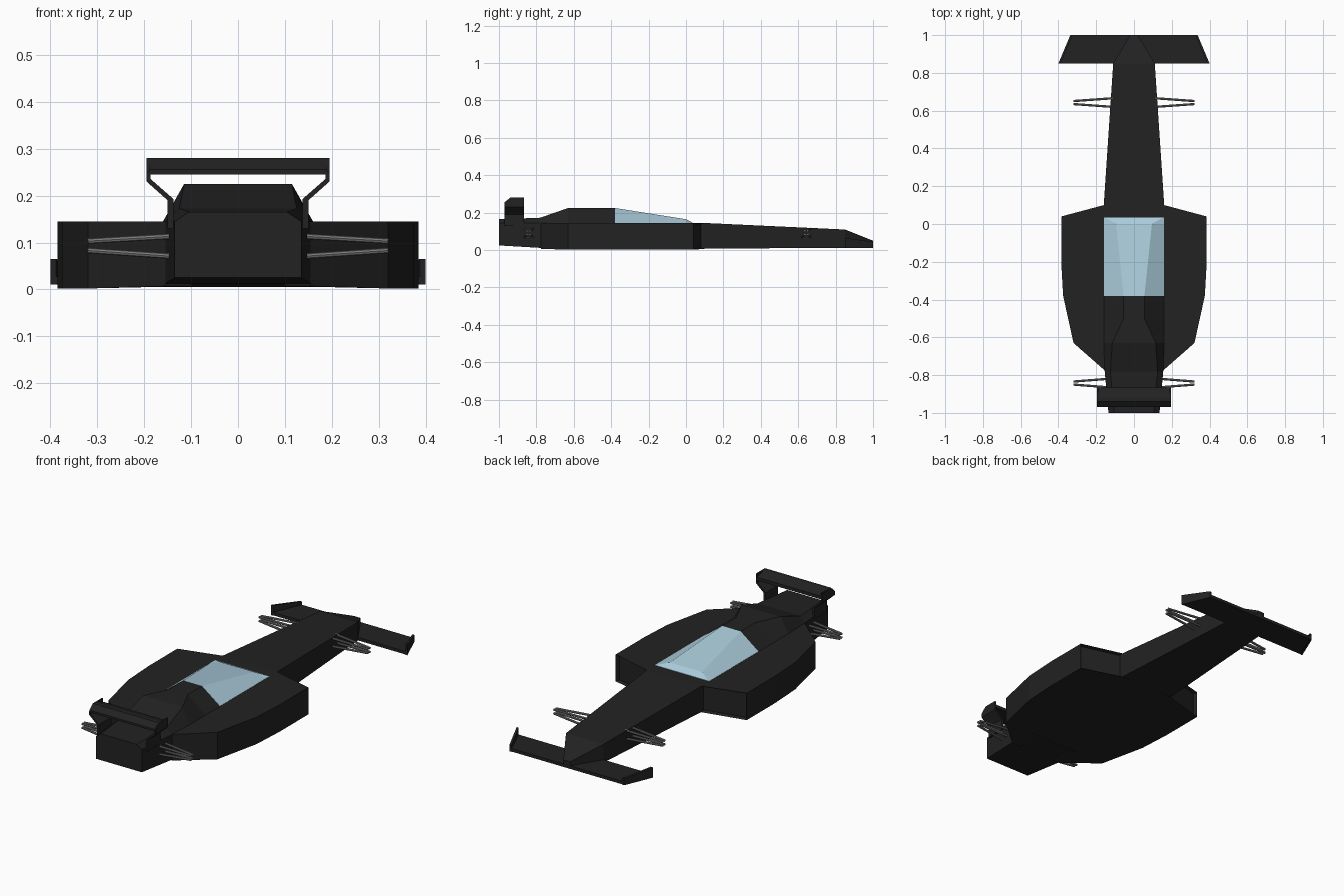
import bpy, bmesh, math
from mathutils import Vector

if "Cube" in bpy.data.objects:
    bpy.data.objects.remove(bpy.data.objects["Cube"])


def material(name, rgb):
    m = bpy.data.materials.new(name)
    m.diffuse_color = (*rgb, 1)
    m.use_nodes = True
    m.node_tree.nodes["Principled BSDF"].inputs["Base Color"].default_value = m.diffuse_color
    return m


BLACK = material("body black", (0.016, 0.016, 0.016))
GLASS = material("pale blue glass", (0.40, 0.60, 0.70))
GREY = material("rod grey", (0.20, 0.20, 0.20))


def finish(name, bm, mat):
    bmesh.ops.recalc_face_normals(bm, faces=bm.faces)
    me = bpy.data.meshes.new(name)
    bm.to_mesh(me)
    bm.free()
    me.materials.append(mat)
    ob = bpy.data.objects.new(name, me)
    bpy.context.collection.objects.link(ob)
    return ob


def loft(name, rings, mat):
    """Skin a list of equal-length closed rings and cap both ends."""
    bm = bmesh.new()
    vs = [[bm.verts.new(p) for p in r] for r in rings]
    n = len(vs[0])
    for a, b in zip(vs, vs[1:]):
        for i in range(n):
            j = (i + 1) % n
            bm.faces.new((a[i], a[j], b[j], b[i]))
    bm.faces.new(vs[0])
    bm.faces.new(vs[-1])
    return finish(name, bm, mat)


def section(y, w, z0, z1, wt=None, zt=None):
    """Box section, with an optional narrower raised top."""
    pts = [(w, z0), (w, z1)]
    if wt is not None:
        pts.append((wt, zt))
    pts += [(-x, z) for x, z in reversed(pts)]
    return [(x, y, z) for x, z in pts]


def mirror(ob):
    ob.modifiers.new("mirror", 'MIRROR').use_clip = False


# Tub and nose
loft("tub", [section(-0.63, .155, .006, .144), section(0.10, .16, .008, .145),
             section(0.85, .11, .012, .11), section(1.0, .02, .012, .05)], BLACK)

# Gearbox tail, engine cover and canopy
loft("tail", [section(-1.0, .135, .025, .145, .105, .165),
              section(-0.78, .155, .012, .145, .125, .173),
              section(-0.63, .16, .005, .145, .115, .225)], BLACK)
loft("engine_cover", [section(-0.63, .16, .14, .145, .115, .225),
                      section(-0.50, .16, .14, .145, .055, .225),
                      section(-0.38, .16, .14, .145, .055, .225)], BLACK)
loft("canopy", [section(-0.38, .16, .14, .146, .055, .225),
                section(0.0, .16, .14, .146, .095, .165),
                section(0.035, .16, .14, .146, .155, .147)], GLASS)

# Side pods with recessed inlets
outline = [(.10, .10), (.16, .10), (.385, .04), (.385, -.20), (.375, -.38),
           (.32, -.63), (.155, -.775), (.10, -.775)]
bm = bmesh.new()
low = [bm.verts.new((x, y, .002 if x > .3 else .007)) for x, y in outline]
top = [bm.verts.new((x, y, .145)) for x, y in outline]
bm.faces.new(low)
bm.faces.new(top)
n = len(outline)
for i in range(n):
    j = (i + 1) % n
    f = bm.faces.new((low[i], low[j], top[j], top[i]))
    if i == 1:
        inlet = f
bmesh.ops.recalc_face_normals(bm, faces=bm.faces)
bmesh.ops.inset_region(bm, faces=[inlet], thickness=.006)
bmesh.ops.translate(bm, verts=inlet.verts, vec=-inlet.normal * .02)
mirror(finish("side_pod", bm, BLACK))

# Front wing blade and rising end plates
loft("front_wing", [section(.85, .395, .012, .028), section(1.0, .335, .012, .028)], BLACK)
plate = [(.40, .85, .01), (.40, .85, .065), (.337, 1.0, .045), (.337, 1.0, .01)]
mirror(loft("front_end_plate", [plate, [(x - .012, y, z) for x, y, z in plate]], BLACK))

# Rear wing blade, end plates and cranked struts
blade = [(-.97, .245), (-.97, .256), (-.94, .28), (-.92, .28), (-.865, .262), (-.865, .245)]
loft("rear_wing", [[(x, y, z) for y, z in blade] for x in (-.19, .19)], BLACK)
side = [(-.97, .23), (-.97, .252), (-.94, .28), (-.865, .28), (-.865, .23)]
mirror(loft("rear_end_plate", [[(x, y, z) for y, z in side] for x in (.187, .195)], BLACK))
strut = [(.195, .23), (.15, .19), (.15, .13), (.138, .13), (.138, .193), (.187, .236)]
mirror(loft("rear_wing_strut", [[(x, y, z) for x, z in strut] for y in (-.97, -.865)], BLACK))


# Suspension rods, converging towards the missing wheels
def rod(bm, a, b, r):
    a, b = Vector(a), Vector(b)
    d = b - a
    made = bmesh.ops.create_cone(bm, cap_ends=True, segments=8, radius1=r, radius2=r, depth=d.length)
    q = d.to_track_quat('Z', 'Y')
    for v in made["verts"]:
        v.co = q @ v.co + (a + b) / 2


for name, y, inner_x in (("front_suspension", .643, .11), ("rear_suspension", -.842, .13)):
    bm = bmesh.new()
    for sy in (-1, 1):
        for zi, zo in ((.114, .103), (.070, .083)):
            rod(bm, (inner_x, y + sy * .023, zi), (.32, y + sy * .008, zo), .006)
    mirror(finish(name, bm, GREY))
